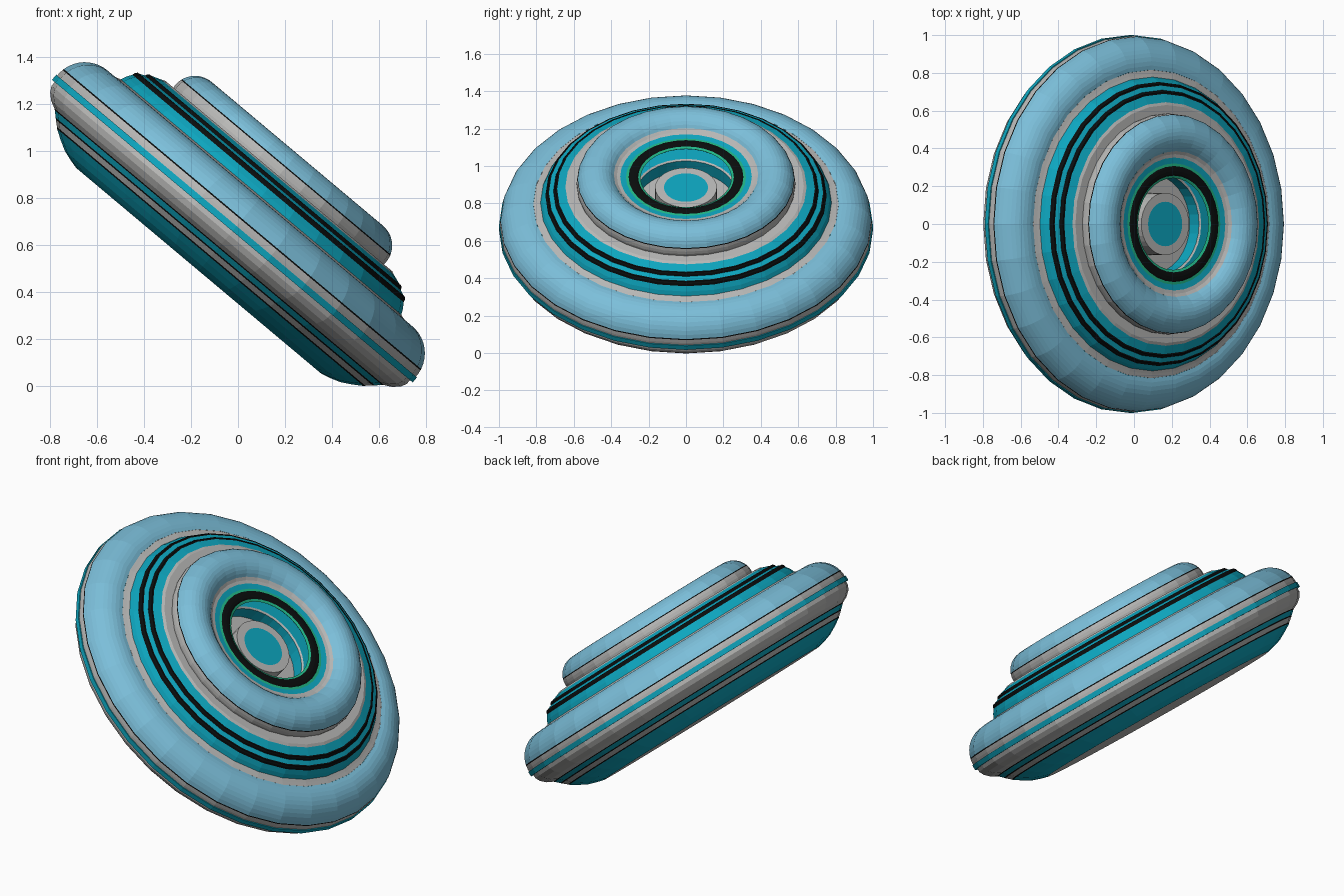
import bpy, bmesh, math
from mathutils import Matrix

if "Cube" in bpy.data.objects:
    bpy.data.objects.remove(bpy.data.objects["Cube"])

SEG = 32
TILT = Matrix.Translation((-0.015, 0, 0.67)) @ Matrix.Rotation(math.radians(40), 4, 'Y')


def mat(name, col):
    m = bpy.data.materials.new(name)
    m.diffuse_color = (*col, 1)
    m.use_nodes = True
    m.node_tree.nodes["Principled BSDF"].inputs["Base Color"].default_value = m.diffuse_color
    return m


BLUE = mat("light blue", (0.20, 0.52, 0.70))
TEAL = mat("teal", (0.004, 0.38, 0.52))
GRAY = mat("gray", (0.48, 0.48, 0.47))
BLACK = mat("black", (0.003, 0.004, 0.004))
GREEN = mat("green", (0.015, 0.47, 0.24))


def finish(name, bm, m):
    me = bpy.data.meshes.new(name)
    bm.to_mesh(me)
    bm.free()
    me.materials.append(m)
    ob = bpy.data.objects.new(name, me)
    ob.matrix_world = TILT
    bpy.context.collection.objects.link(ob)
    return ob


def lathe(name, m, pts):
    """Spin (radius, height) points, listed from underside outward, up and inward."""
    bm = bmesh.new()
    rings = [[bm.verts.new((r * math.cos(2 * math.pi * j / SEG),
                            r * math.sin(2 * math.pi * j / SEG), h))
              for j in range(SEG)] for r, h in pts]
    for a, b in zip(rings, rings[1:]):
        for j in range(SEG):
            k = (j + 1) % SEG
            bm.faces.new((a[j], a[k], b[k], b[j]))
    bmesh.ops.remove_doubles(bm, verts=bm.verts[:], dist=1e-5)
    return finish(name, bm, m)


def arc(R, hc, t, a0, a1, n):
    """Points on a tube section, angles in degrees from the outward direction."""
    out = []
    for i in range(n + 1):
        a = math.radians(a0 + (a1 - a0) * i / n)
        out.append((R + t * math.cos(a), hc + t * math.sin(a)))
    return out


# underside, with thin black seams between the bands
lathe("bottom_plate", GRAY, [(0, -0.235), (0.68, -0.235)])
lathe("lower_hull", TEAL, [(0.68, -0.235), (0.72, -0.225), (0.765, -0.21),
                           (0.81, -0.185), (0.849, -0.160)])
lathe("hull_seam_low", BLACK, [(0.849, -0.160), (0.855, -0.154)])
lathe("lower_hull_stripe", GRAY, [(0.855, -0.154), (0.879, -0.133)])
lathe("hull_seam_middle", BLACK, [(0.879, -0.133), (0.885, -0.127)])
lathe("middle_hull", TEAL, [(0.885, -0.127), (0.907, -0.106)])
lathe("hull_seam_high", BLACK, [(0.907, -0.106), (0.913, -0.101)])
lathe("upper_hull", GRAY, [(0.913, -0.101), (0.945, -0.085), (0.972, -0.06),
                           (0.985, -0.035), (0.985, -0.014)])

# rim and large outer ring
lathe("rim_band", TEAL, [(0.98, -0.014), (1.0, -0.014), (1.0, 0.014), (0.98, 0.014)])
BIG = (0.845, 0.018, 0.15)
lathe("outer_ring_base", GRAY, arc(*BIG, -3, 11, 2))
lathe("outer_ring_seam", BLACK, arc(*BIG, 11, 13.5, 1))
lathe("outer_ring", BLUE, arc(*BIG, 13.5, 101, 10))
lathe("outer_ring_lip", GRAY, [(0.816, 0.165), (0.795, 0.170), (0.778, 0.175)])

# stepped deck with two slightly raised black stripes
lathe("deck_edge", TEAL, [(0.778, 0.175), (0.768, 0.198), (0.752, 0.222)])
lathe("deck_stripe_outer", BLACK, [(0.752, 0.222), (0.749, 0.234), (0.741, 0.243), (0.733, 0.244)])
lathe("deck_middle", TEAL, [(0.733, 0.244), (0.709, 0.254)])
lathe("deck_stripe_inner", BLACK, [(0.709, 0.254), (0.705, 0.264), (0.698, 0.270), (0.689, 0.270)])
lathe("deck_top", TEAL, [(0.689, 0.270), (0.645, 0.285)])

# smaller upper ring
SMALL = (0.475, 0.305, 0.11)
lathe("upper_ring_base", GRAY, [(0.645, 0.285), (0.63, 0.292), (0.583, 0.292)]
      + arc(*SMALL, 0, 17, 2))
lathe("upper_ring_seam", BLACK, arc(*SMALL, 17, 20, 1))
lathe("upper_ring", BLUE, arc(*SMALL, 20, 144, 12))
lathe("upper_ring_lip", GRAY, [(0.386, 0.370), (0.37, 0.360), (0.352, 0.356)])

# collar around the central opening
lathe("opening_edge", TEAL, [(0.352, 0.356), (0.321, 0.352)])
lathe("opening_green_outer", GREEN, [(0.321, 0.352), (0.307, 0.353)])
lathe("opening_black_ring", BLACK, [(0.307, 0.353), (0.298, 0.357), (0.28, 0.359),
                                    (0.264, 0.357), (0.256, 0.352)])
lathe("opening_green_inner", GREEN, [(0.256, 0.352), (0.243, 0.346)])
lathe("opening_underside", TEAL, [(0.243, 0.346), (0.25, 0.338), (0.36, 0.335)])

# hollow below the collar: flat ledge, then a deeper well
lathe("well_ledge", TEAL, [(0.38, 0.25), (0.274, 0.25)])
lathe("well_edge", GRAY, [(0.274, 0.25), (0.264, 0.244)])
lathe("well_wall", TEAL, [(0.264, 0.244), (0.262, 0.17)])
lathe("well_floor", GRAY, [(0.262, 0.17), (0.165, 0.17)])

# hub
lathe("hub_ring", GRAY, [(0.165, 0.17), (0.165, 0.280), (0.118, 0.280)])
lathe("hub_cap", TEAL, [(0.118, 0.280), (0, 0.280)])
